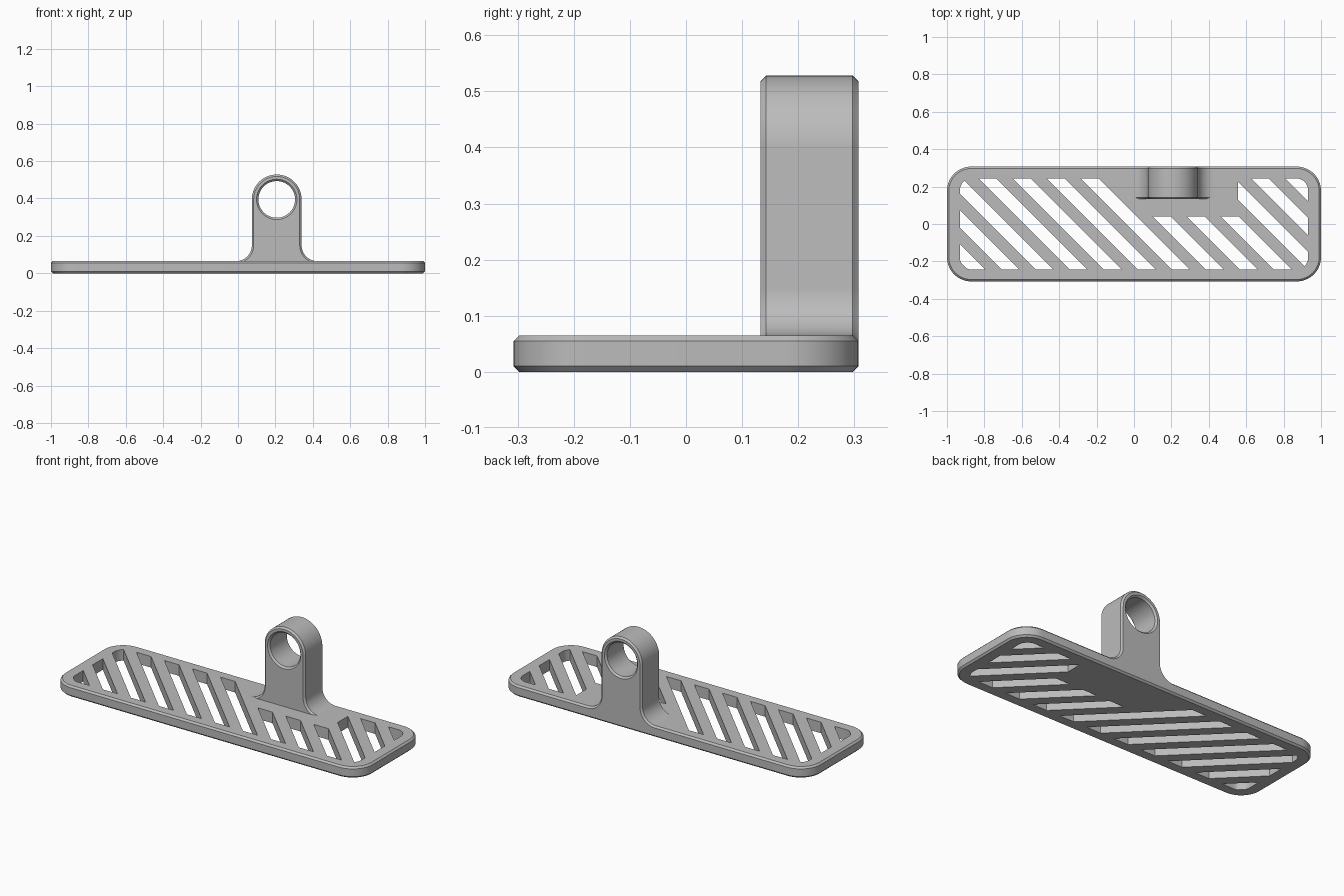
import bpy, bmesh
from math import cos, sin, pi
from mathutils import Vector

cube = bpy.data.objects.get("Cube")
if cube:
    bpy.data.objects.remove(cube, do_unlink=True)

grey = bpy.data.materials.new("light grey plastic")
grey.use_nodes = True
COLOUR = (0.5, 0.5, 0.5, 1)
grey.diffuse_color = COLOUR
grey.node_tree.nodes["Principled BSDF"].inputs["Base Color"].default_value = COLOUR

CHAMFER = 0.01
PLATE_TOP = 0.065
HALF_X, HALF_Y = 1.0, 0.307
HANGER_X, HANGER_R, HOLE_Z = 0.207, 0.133, 0.395
HANGER_FRONT = 0.133


def arc(cx, cy, r, start, end, steps=16):
    angles = [start + (end - start) * i / steps for i in range(steps + 1)]
    return [(cx + r * cos(a), cy + r * sin(a)) for a in angles]


def rounded_rect(hx, hy, r):
    corners = [(1, 1), (-1, 1), (-1, -1), (1, -1)]
    points = []
    for i, (sx, sy) in enumerate(corners):
        points += arc(sx * (hx - r), sy * (hy - r), r, i * pi / 2, (i + 1) * pi / 2)
    return points


def make_object(name, bm):
    bmesh.ops.recalc_face_normals(bm, faces=bm.faces)
    mesh = bpy.data.meshes.new(name)
    bm.to_mesh(mesh)
    bm.free()
    mesh.materials.append(grey)
    obj = bpy.data.objects.new(name, mesh)
    bpy.context.collection.objects.link(obj)
    return obj


def loft(name, rings):
    """Closed solid through matching rings of 3D points."""
    bm = bmesh.new()
    loops = [[bm.verts.new(p) for p in ring] for ring in rings]
    count = len(loops[0])
    for a, b in zip(loops, loops[1:]):
        for i in range(count):
            j = (i + 1) % count
            bm.faces.new((a[i], a[j], b[j], b[i]))
    bm.faces.new(loops[0])
    bm.faces.new(loops[-1])
    return make_object(name, bm)


def boolean(target, tool, operation):
    mod = target.modifiers.new(operation, 'BOOLEAN')
    mod.operation, mod.solver, mod.object = operation, 'EXACT', tool
    bpy.context.view_layer.objects.active = target
    bpy.ops.object.modifier_apply(modifier=mod.name)
    bpy.data.objects.remove(tool, do_unlink=True)


# Chamfered base plate
levels = [(0, CHAMFER), (CHAMFER, 0), (PLATE_TOP - CHAMFER, 0), (PLATE_TOP, CHAMFER)]
shelf = loft("shelf_with_hanger", [
    [(x, y, z) for x, y in rounded_rect(HALF_X - d, HALF_Y - d, 0.13 - d)]
    for z, d in levels])


# Hanger: arch on top, concave fillets flaring into the plate
def hanger_profile(d):
    fillet = 0.085
    spread = HANGER_R + fillet
    zc = PLATE_TOP + fillet
    pts = [(HANGER_X + spread, 0.03)]
    pts += arc(HANGER_X + spread, zc, fillet + d, 1.5 * pi, pi)
    pts += arc(HANGER_X, HOLE_Z, HANGER_R - d, 0, pi, 32)
    pts += arc(HANGER_X - spread, zc, fillet + d, 0, -0.5 * pi)
    pts.append((HANGER_X - spread, 0.03))
    return pts


depths = [(HANGER_FRONT, CHAMFER), (HANGER_FRONT + CHAMFER, 0),
          (HALF_Y - CHAMFER, 0), (HALF_Y, CHAMFER)]
hanger = loft("hanger", [[(x, y, z) for x, z in hanger_profile(d)] for y, d in depths])

# Round hole with chamfered rims
hole_steps = [(HANGER_FRONT - 0.01, 0.118), (HANGER_FRONT + 0.01, 0.098),
              (HALF_Y - 0.01, 0.098), (HALF_Y + 0.01, 0.118)]
hole = loft("hole_cutter", [
    [(x, y, z) for x, z in arc(HANGER_X, HOLE_Z, r, 0, 2 * pi, 64)[:-1]]
    for y, r in hole_steps])
boolean(hanger, hole, 'DIFFERENCE')

# Diagonal slots, clipped to a rounded window and kept clear of the hanger
slots = bmesh.new()
for k in range(-3, 10):
    start = -0.587 + 0.182 * k
    cuts = [((start, 0), (-1, -1)), ((start + 0.095, 0), (1, 1))]
    if 4 <= k <= 6:
        cuts.append(((0, 0.04), (0, 1)))
    if k >= 7:
        cuts.append(((0.555, 0), (-1, 0)))
    piece = bmesh.new()
    piece.faces.new([piece.verts.new((x, y, -0.05))
                     for x, y in rounded_rect(0.93, 0.243, 0.06)])
    for point, outward in cuts:
        bmesh.ops.bisect_plane(
            piece, geom=piece.verts[:] + piece.edges[:] + piece.faces[:],
            plane_co=Vector((*point, 0)), plane_no=Vector((*outward, 0)), clear_outer=True)
    side = bmesh.ops.extrude_face_region(piece, geom=piece.faces[:], use_keep_orig=True)
    moved = [v for v in side["geom"] if isinstance(v, bmesh.types.BMVert)]
    bmesh.ops.translate(piece, verts=moved, vec=(0, 0, 0.2))
    temp = bpy.data.meshes.new("slot_piece")
    piece.to_mesh(temp)
    piece.free()
    slots.from_mesh(temp)
    bpy.data.meshes.remove(temp)
boolean(shelf, make_object("slot_cutter", slots), 'DIFFERENCE')
boolean(shelf, hanger, 'UNION')

# Smooth curves, crisp chamfers
bpy.ops.object.select_all(action='DESELECT')
shelf.select_set(True)
bpy.context.view_layer.objects.active = shelf
bpy.ops.object.shade_smooth_by_angle(angle=0.35)
